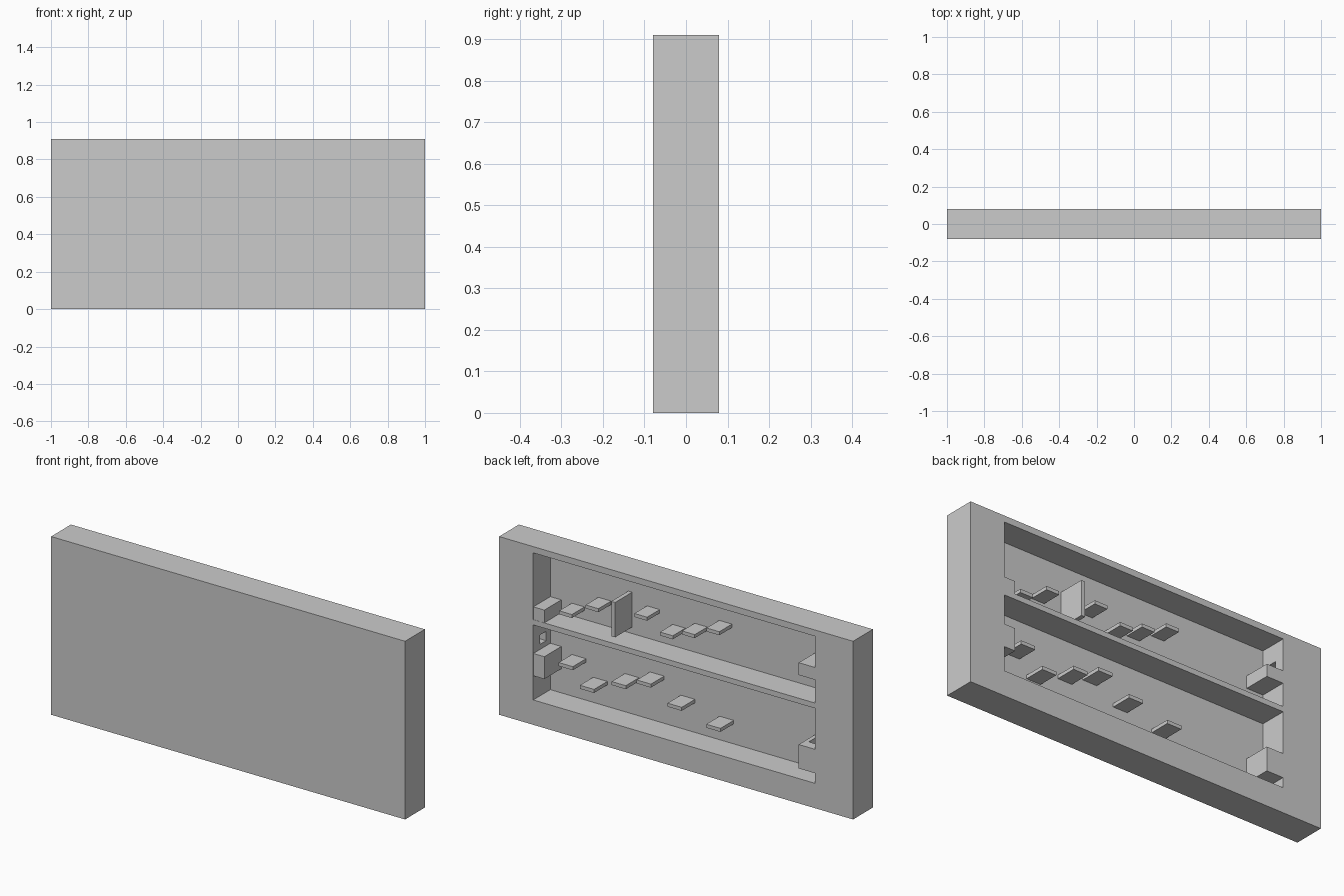
import bpy

if "Cube" in bpy.data.objects:
    bpy.data.objects.remove(bpy.data.objects["Cube"])

BACK = 0.08      # open rear plane
PANEL = -0.058   # inner face of the front panel


def box(name, x0, x1, y0, y1, z0, z1):
    bpy.ops.mesh.primitive_cube_add(
        size=1, location=((x0 + x1) / 2, (y0 + y1) / 2, (z0 + z1) / 2))
    ob = bpy.context.object
    ob.name = name
    ob.scale = (x1 - x0, y1 - y0, z1 - z0)
    bpy.ops.object.transform_apply(location=False, rotation=False, scale=True)
    return ob


def cut(target, *bounds):
    cutter = box("cutter", *bounds)
    cutter.hide_render = True
    mod = target.modifiers.new("cut", 'BOOLEAN')
    mod.operation = 'DIFFERENCE'
    mod.solver = 'EXACT'
    mod.object = cutter
    bpy.context.view_layer.objects.active = target
    bpy.ops.object.modifier_apply(modifier=mod.name)
    bpy.data.objects.remove(cutter, do_unlink=True)


# Case with two recessed bays open at the rear
L, R = -0.785, 0.807
case = box("case", -1, 1, -0.08, BACK, 0, 0.91)
for z0, z1 in ((0.537, 0.878), (0.127, 0.51)):
    cut(case, L, R, PANEL, BACK + 0.1, z0, z1)

# Small square sockets in the end walls
cut(case, R - 0.02, R + 0.08, -0.024, 0.025, 0.39, 0.438)
cut(case, L - 0.08, L + 0.02, -0.02, 0.028, 0.74, 0.787)

# Ledge blocks at the ends of each bay
box("upper_block_right", 0.745, R, PANEL, BACK - 0.001, 0.537, 0.602)
box("lower_block_right", 0.745, R, PANEL, BACK - 0.001, 0.25, 0.364)
box("upper_block_left", L, -0.692, PANEL, BACK - 0.001, 0.655, 0.718)
block = box("lower_block_left", L, -0.692, PANEL, BACK - 0.001, 0.178, 0.30)
cut(block, -0.763, -0.713, -0.022, 0.028, 0.22, 0.35)

# Upright divider in the upper bay
box("divider", 0.345, 0.367, PANEL, BACK - 0.001, 0.57, 0.748)

# Small step slabs: (x centre, z centre)
upper = [(0.65, 0.592), (0.50, 0.662), (0.225, 0.692),
         (0.08, 0.636), (-0.044, 0.675), (-0.183, 0.727)]
lower = [(0.645, 0.33), (0.525, 0.246), (0.346, 0.313),
         (0.204, 0.359), (0.03, 0.287), (-0.189, 0.238)]
for row, steps, w, d in (("upper", upper, 0.072, 0.102), ("lower", lower, 0.08, 0.107)):
    for x, z in steps:
        box(row + "_step", x - w / 2, x + w / 2, PANEL, PANEL + d, z - 0.009, z + 0.009)
